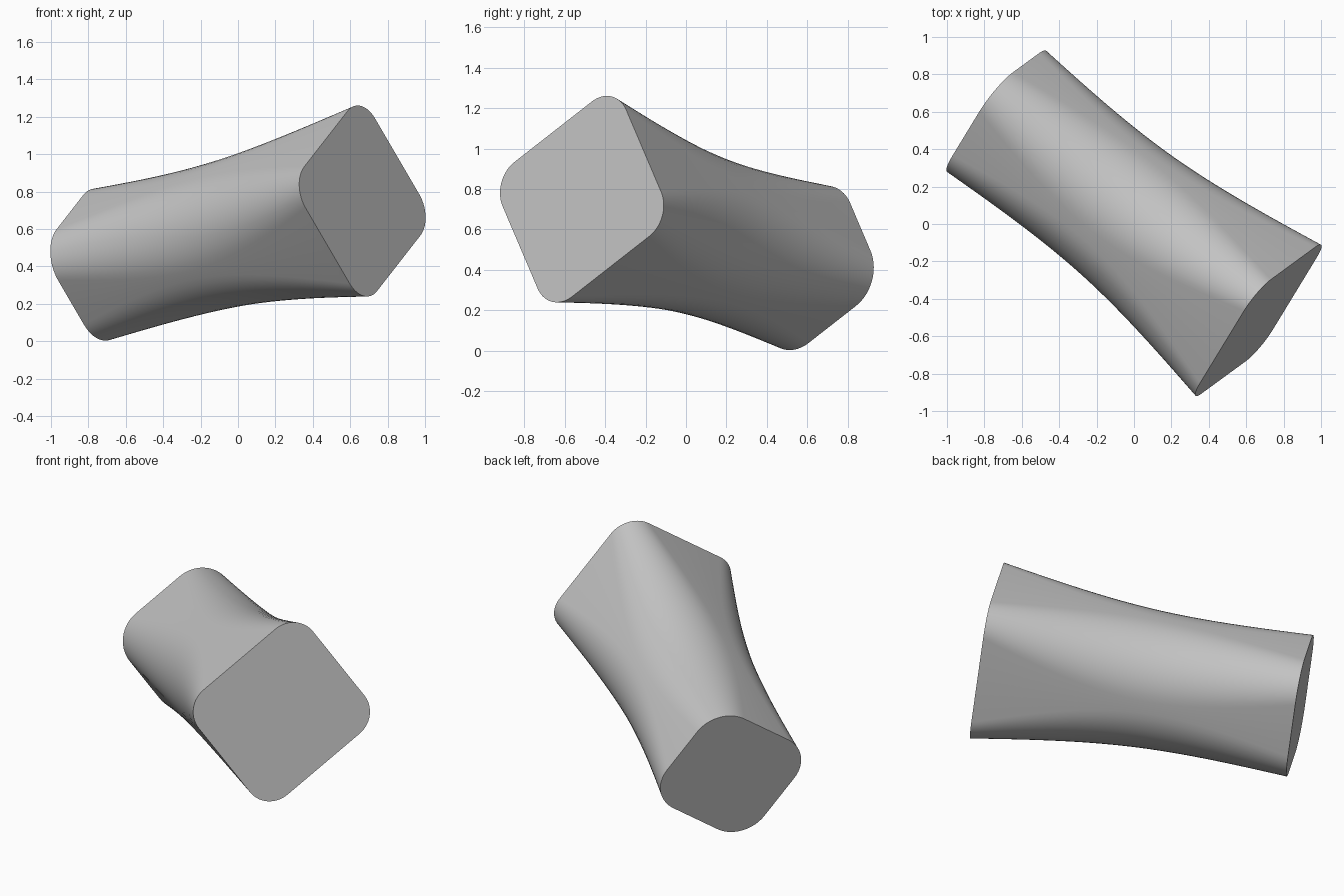
import bpy, bmesh
from math import sin, cos, pi, radians
from mathutils import Matrix, Vector

cube = bpy.data.objects.get("Cube")
if cube:
    bpy.data.objects.remove(cube, do_unlink=True)

# Sections: half width, half height, corner radius
WIDE_END = (0.43, 0.411, 0.16)
WAIST = (0.39, 0.38, 0.35)
NARROW_END = (0.365, 0.346, 0.20)
WIDE_CENTRE = Vector((0.665, -0.515, 0.75))
NARROW_CENTRE = Vector((-0.735, 0.603, 0.41))
ARC_STEPS = 14
RINGS = 48


def section(t):
    """Natural spline through the three sections, t from 0 to 1."""
    s = 1 - abs(2 * t - 1)
    ease = (3 * s - s ** 3) / 2
    return [n + (w - n) * t + (m - (n + w) / 2) * ease
            for n, m, w in zip(NARROW_END, WAIST, WIDE_END)]


def rounded_rectangle(half_w, half_h, r):
    points = []
    for corner, (sx, sy) in enumerate(((1, 1), (-1, 1), (-1, -1), (1, -1))):
        for i in range(ARC_STEPS + 1):
            a = (corner + i / ARC_STEPS) * pi / 2
            points.append((sx * (half_w - r) + r * cos(a),
                           sy * (half_h - r) + r * sin(a)))
    return points


# Frame along the axis, turned about it
axis = (WIDE_CENTRE - NARROW_CENTRE).normalized()
side = Vector((-axis.y, axis.x, 0)).normalized()
up = axis.cross(side)
frame = Matrix((side, up, axis)).transposed() @ Matrix.Rotation(radians(34.4), 3, 'Z')

# Lofted body with a flat cap on each end
bm = bmesh.new()
rings = []
for k in range(RINGS + 1):
    t = k / RINGS
    centre = NARROW_CENTRE.lerp(WIDE_CENTRE, t)
    rings.append([bm.verts.new(centre + frame @ Vector((x, y, 0)))
                  for x, y in rounded_rectangle(*section(t))])
for low, high in zip(rings, rings[1:]):
    for i in range(len(low)):
        j = (i + 1) % len(low)
        bm.faces.new((low[i], low[j], high[j], high[i]))
bm.faces.new(rings[0][::-1])
bm.faces.new(rings[-1])
bmesh.ops.recalc_face_normals(bm, faces=bm.faces)
mesh = bpy.data.meshes.new("waisted_body")
bm.to_mesh(mesh)
bm.free()
body = bpy.data.objects.new("waisted_body", mesh)
bpy.context.collection.objects.link(body)

# Plain grey
grey = bpy.data.materials.new("light_grey")
grey.use_nodes = True
colour = (0.55, 0.55, 0.55, 1)
grey.diffuse_color = colour
grey.node_tree.nodes["Principled BSDF"].inputs["Base Color"].default_value = colour
mesh.materials.append(grey)

bpy.ops.object.select_all(action='DESELECT')
body.select_set(True)
bpy.context.view_layer.objects.active = body
bpy.ops.object.shade_smooth_by_angle(angle=radians(35))
